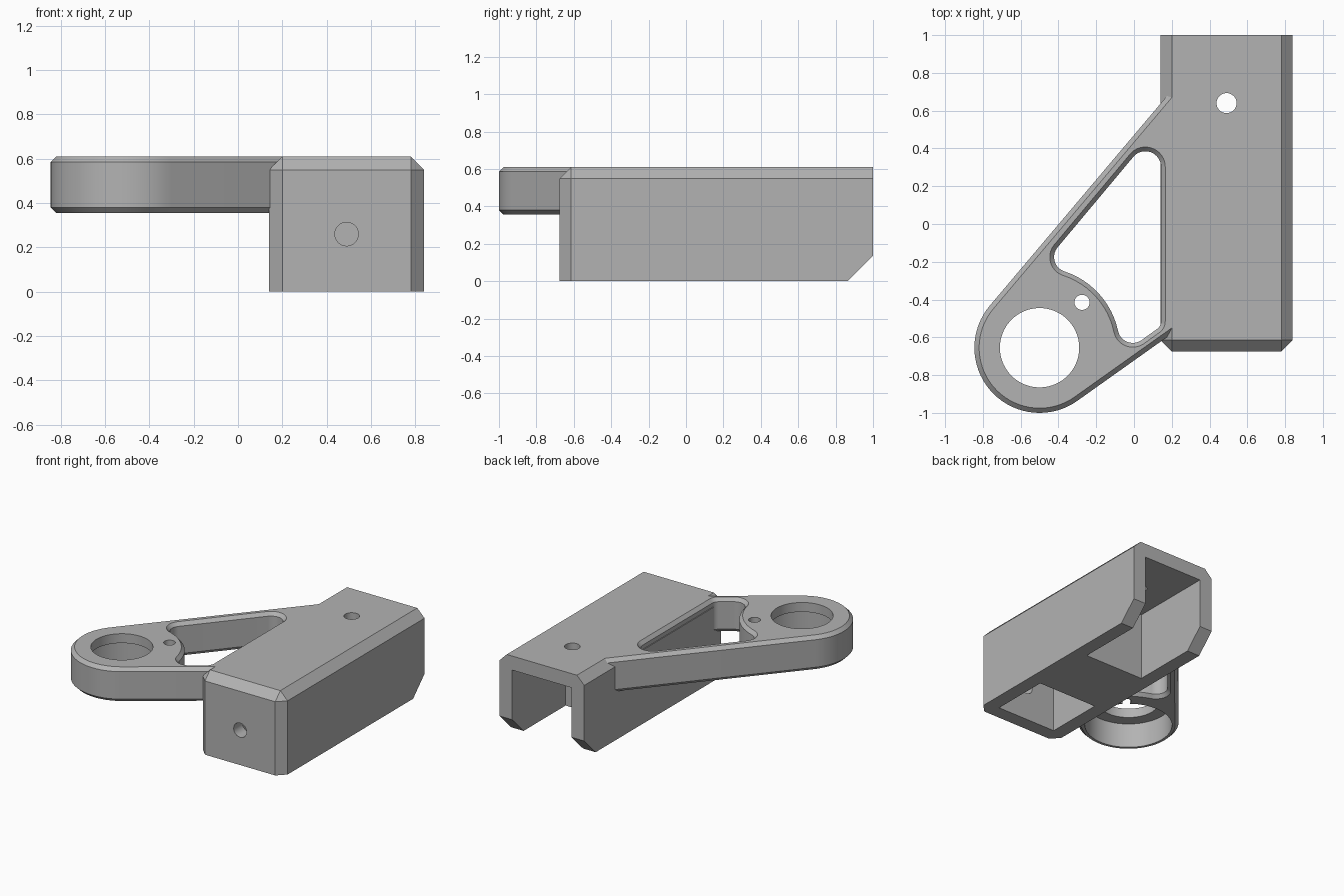
import bpy
import bmesh
from math import radians, degrees, cos, sin, atan2, sqrt, pi
from mathutils import Vector

if "Cube" in bpy.data.objects:
    bpy.data.objects.remove(bpy.data.objects["Cube"], do_unlink=True)

grey = bpy.data.materials.new("plain grey")
grey.use_nodes = True
grey.diffuse_color = (0.45, 0.45, 0.45, 1)
grey.node_tree.nodes["Principled BSDF"].inputs["Base Color"].default_value = grey.diffuse_color


def finish(bm, name):
    bmesh.ops.recalc_face_normals(bm, faces=bm.faces[:])
    mesh = bpy.data.meshes.new(name)
    bm.to_mesh(mesh)
    bm.free()
    obj = bpy.data.objects.new(name, mesh)
    mesh.materials.append(grey)
    bpy.context.collection.objects.link(obj)
    return obj


def box_mesh(lo, hi):
    bm = bmesh.new()
    bmesh.ops.create_cube(bm, size=1)
    for v in bm.verts:
        v.co = Vector([(a + b) / 2 + c * (b - a) for a, b, c in zip(lo, hi, v.co)])
    return bm


def arc(center, r, start, end):
    steps = max(3, round(abs(end - start) / radians(5)))
    return [Vector((center[0] + r * cos(a), center[1] + r * sin(a)))
            for a in (start + (end - start) * i / steps for i in range(steps + 1))]


def offset(points, dist):
    # Mitred offset of a counterclockwise outline
    out = []
    for i, p in enumerate(points):
        a = (p - points[i - 1]).normalized()
        b = (points[(i + 1) % len(points)] - p).normalized()
        n1, n2 = Vector((a.y, -a.x)), Vector((b.y, -b.x))
        out.append(p + (n1 + n2) * dist / (1 + n1.dot(n2)))
    return out


def prism(points, layers, name):
    # Stack of offset outlines, given as (height, offset)
    points = [p for i, p in enumerate(points) if (p - points[i - 1]).length > 0.0005]
    bm = bmesh.new()
    rings = [[bm.verts.new((p.x, p.y, z)) for p in offset(points, d)] for z, d in layers]
    for low, high in zip(rings, rings[1:]):
        for i in range(len(low)):
            bm.faces.new((low[i - 1], low[i], high[i], high[i - 1]))
    bm.faces.new(rings[0][::-1])
    bm.faces.new(rings[-1])
    return finish(bm, name)


def drill(x, y, r, bottom, top):
    return prism(arc((x, y), r, 0, 2 * pi)[:-1], [(bottom, 0), (top, 0)], "drill_cutter")


def cut(target, cutters):
    bpy.context.view_layer.objects.active = target
    for c in cutters:
        mod = target.modifiers.new("cut", "BOOLEAN")
        mod.operation = "DIFFERENCE"
        mod.solver = "EXACT"
        mod.object = c
        bpy.ops.object.modifier_apply(modifier=mod.name)
        bpy.data.objects.remove(c, do_unlink=True)


def smooth(obj):
    bpy.ops.object.select_all(action="DESELECT")
    obj.select_set(True)
    bpy.context.view_layer.objects.active = obj
    bpy.ops.object.shade_smooth_by_angle(angle=radians(30))


TOP = 0.61
LEFT, RIGHT, FRONT, BACK = 0.14, 0.84, -0.675, 1.0
WALL = 0.105

# Channel body with chamfered top, front corners and lower back
bm = box_mesh((LEFT, FRONT, 0), (RIGHT, BACK, TOP))


def edges_where(test):
    return [e for e in bm.edges if test((e.verts[0].co + e.verts[1].co) / 2)]


mid_x, mid_y, mid_z = (LEFT + RIGHT) / 2, (FRONT + BACK) / 2, TOP / 2
near = lambda a, b: abs(a - b) < 0.001
bmesh.ops.bevel(bm, geom=edges_where(lambda m: near(m.y, BACK) and near(m.z, 0)),
                offset=0.135, segments=1, affect="EDGES")
bmesh.ops.bevel(bm, geom=edges_where(
    lambda m: (near(m.z, TOP) and m.y < BACK - 0.01) or
              (near(m.y, FRONT) and m.z > 0.1)),
    offset=0.06, segments=1, affect="EDGES")
channel = finish(bm, "channel")

# Two pockets with a solid block left between them, and the screw holes
pockets = [finish(box_mesh((LEFT + WALL, y0, -0.1), (RIGHT - WALL, y1, TOP - WALL)), "pocket_cutter")
           for y0, y1 in ((FRONT + WALL, -0.13), (0.37, BACK + 0.1))]
front_hole = drill(mid_x, 0, 0.053, FRONT - 0.1, FRONT + WALL + 0.05)
for v in front_hole.data.vertices:
    x, y, z = v.co
    v.co = (x, z, 0.26 - y)
front_hole.data.flip_normals()
bm = bmesh.new()
bm.from_mesh(front_hole.data)
bmesh.ops.recalc_face_normals(bm, faces=bm.faces[:])
bm.to_mesh(front_hole.data)
bm.free()
cut(channel, pockets + [drill(mid_x, 0.64, 0.053, 0.4, 0.8), front_hole])
smooth(channel)

# Arm: round eye with two tangent edges running into the channel
EYE = Vector((-0.5, -0.655))
R = 0.345
END = 0.225
up, down = radians(139.8), radians(305.4)


def edge_end(angle, sign):
    n = Vector((cos(angle), sin(angle)))
    d = Vector((n.y, -n.x)) * sign
    p = EYE + n * R
    return p + d * (END - p.x) / d.x


outline = arc(EYE, R, up, down) + [edge_end(down, -1), edge_end(up, 1)]
BASE, C = 0.355, 0.025
arm = prism(outline, [(BASE, -C), (BASE + C, 0), (TOP - C, 0), (TOP, -C)], "arm")


# Rounded window in the arm, wrapping around the eye
def beside_eye(angle, sign, inset, r, reach):
    # Centre of a fillet touching an edge line and the arc around the eye
    n = Vector((cos(angle), sin(angle)))
    d = Vector((n.y, -n.x)) * sign
    h = inset - r
    return EYE + n * h + d * sqrt((reach + r) ** 2 - h * h)


REACH, F = 0.425, 0.08
apex = beside_eye(up, 1, 0.27, F, REACH)
foot = beside_eye(down, -1, 0.28, F, REACH)
apex_dir = atan2(*(apex - EYE).yx)
foot_dir = atan2(*(foot - EYE).yx)
window = (arc((0.093, -0.515), 0.05, down - 2 * pi, 0)
          + arc((0.06, 0.302), 0.083, 0, up)
          + arc(apex, F, up, apex_dir + pi)
          + arc(EYE, REACH, apex_dir, foot_dir)
          + arc(foot, F, foot_dir + pi, down))
window_cutter = prism(window, [(BASE - C, 0.045), (BASE + C, 0), (TOP - C, 0), (TOP + C, 0.045)],
                      "window_cutter")

# Eye hole with a wider bore below, and a small hole beside it
cut(arm, [window_cutter,
          drill(EYE.x, EYE.y, 0.21, 0.2, 0.8),
          drill(EYE.x, EYE.y, 0.30, 0.2, TOP - 0.07),
          drill(-0.275, -0.415, 0.04, 0.2, 0.8)])
smooth(arm)
